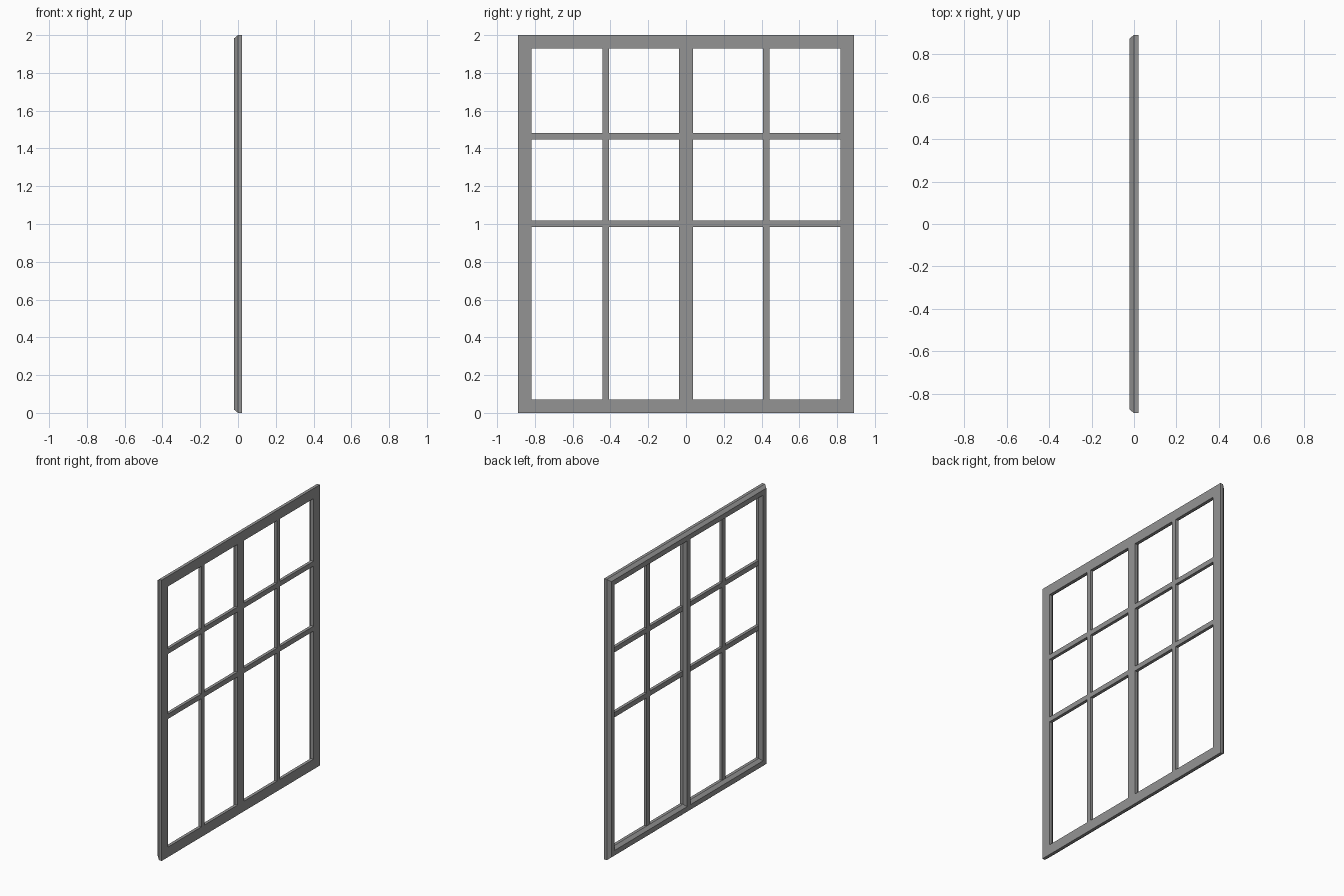
import bpy, bmesh
from mathutils import Vector

cube = bpy.data.objects.get("Cube")
if cube:
    bpy.data.objects.remove(cube, do_unlink=True)

grey = bpy.data.materials.new("frame_grey")
grey.use_nodes = True
colour = (0.295, 0.295, 0.295, 1)
grey.diffuse_color = colour
grey.node_tree.nodes["Principled BSDF"].inputs["Base Color"].default_value = colour

HALF_W, HEIGHT, RAIL, BAR = 0.89, 2.0, 0.072, 0.035
FLAT, SHOULDER, FACE = 0.022, 0.0, -0.022


def moulding(width, chamfer=0.018):
    """Flat on one side, chamfered on the other: (offset, x) points."""
    return [(0, FLAT), (0, SHOULDER), (chamfer, FACE),
            (width - chamfer, FACE), (width, SHOULDER), (width, FLAT)]


def slat(width):
    """Shallow square section, flush with the flat side."""
    return [(0, FLAT), (0, SHOULDER), (width, SHOULDER), (width, FLAT)]


def finish(name, bm):
    bmesh.ops.recalc_face_normals(bm, faces=bm.faces)
    mesh = bpy.data.meshes.new(name)
    bm.to_mesh(mesh)
    bm.free()
    mesh.materials.append(grey)
    obj = bpy.data.objects.new(name, mesh)
    bpy.context.collection.objects.link(obj)


def join_rings(bm, a, b):
    n = len(a)
    for i in range(n):
        j = (i + 1) % n
        bm.faces.new((a[i], a[j], b[j], b[i]))


def outer_frame():
    """Mitred sweep of the moulding around the rectangle."""
    bm = bmesh.new()
    rings = []
    for sy, sz in ((-1, -1), (1, -1), (1, 1), (-1, 1)):
        rings.append([bm.verts.new((x, sy * (HALF_W - d), HEIGHT / 2 + sz * (HEIGHT / 2 - d)))
                      for d, x in moulding(RAIL)])
    for i in range(4):
        join_rings(bm, rings[i], rings[(i + 1) % 4])
    finish("outer_frame", bm)


def bar(name, start, end, across, section):
    """Straight bar of the given section, centred between two points."""
    bm = bmesh.new()
    half = section[-1][0] / 2
    rings = [[bm.verts.new(p + across * (d - half) + Vector((x, 0, 0)))
              for d, x in section] for p in (start, end)]
    join_rings(bm, *rings)
    for ring in rings:
        bm.faces.new(ring)
    finish(name, bm)


Y, Z = Vector((0, 1, 0)), Vector((0, 0, 1))
INSET = RAIL - 0.02

outer_frame()

# Uprights
for name, y, section in (("centre_mullion", 0, moulding(RAIL)),
                         ("right_upright", -0.425, slat(BAR)),
                         ("left_upright", 0.425, slat(BAR))):
    bar(name, Y * y + Z * INSET, Y * y + Z * (HEIGHT - INSET), Y, section)

# Crossbars
for name, z in (("lower_crossbar", 1.002), ("upper_crossbar", 1.465)):
    bar(name, Z * z - Y * (HALF_W - INSET), Z * z + Y * (HALF_W - INSET), Z, slat(BAR))
